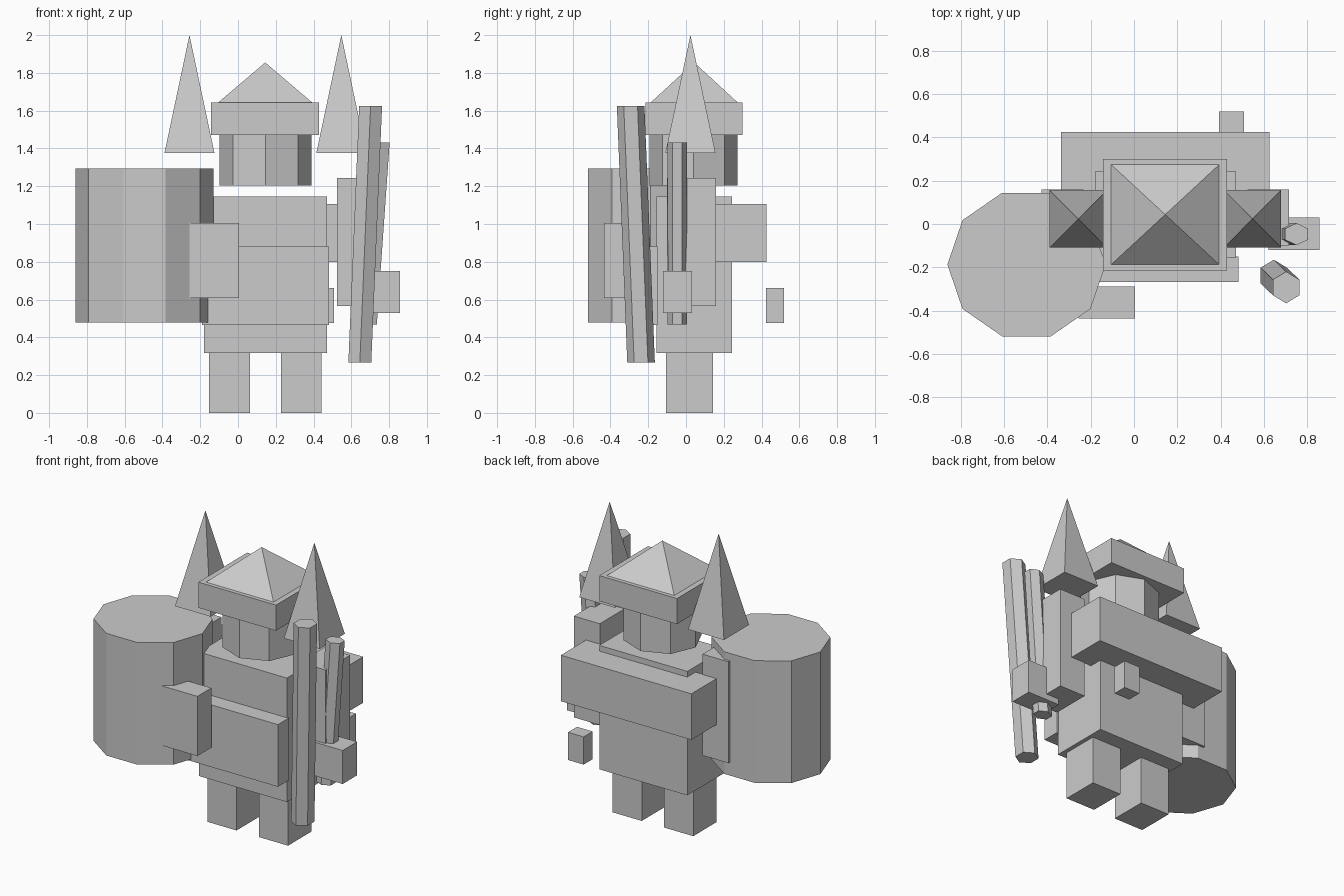
import bpy
import math

if "Cube" in bpy.data.objects:
    bpy.data.objects.remove(bpy.data.objects["Cube"])

grey = bpy.data.materials.new("plain_grey")
grey.diffuse_color = (0.6, 0.6, 0.6, 1.0)
grey.use_nodes = True
grey.node_tree.nodes["Principled BSDF"].inputs["Base Color"].default_value = grey.diffuse_color


def add_mesh(name, verts, faces):
    mesh = bpy.data.meshes.new(name)
    mesh.from_pydata(verts, [], faces)
    mesh.materials.append(grey)
    obj = bpy.data.objects.new(name, mesh)
    bpy.context.collection.objects.link(obj)
    return obj


def ring(n, center, rx, ry, start):
    angles = [math.radians(start) + 2 * math.pi * i / n for i in range(n)]
    cx, cy, cz = center
    return [(cx + rx * math.cos(a), cy + ry * math.sin(a), cz) for a in angles]


def prism(name, n, bottom, top, rx, ry, start=0):
    """Straight or leaning n-sided prism with level ends."""
    verts = ring(n, bottom, rx, ry, start) + ring(n, top, rx, ry, start)
    faces = [(i, (i + 1) % n, n + (i + 1) % n, n + i) for i in range(n)]
    faces += [tuple(reversed(range(n))), tuple(range(n, 2 * n))]
    return add_mesh(name, verts, faces)


def box(name, x, y, z):
    cx, cy = sum(x) / 2, sum(y) / 2
    s = math.sqrt(0.5)
    return prism(name, 4, (cx, cy, z[0]), (cx, cy, z[1]),
                 (x[1] - x[0]) * s, (y[1] - y[0]) * s, 45)


def pyramid(name, x, y, z):
    cx, cy = sum(x) / 2, sum(y) / 2
    s = math.sqrt(0.5)
    verts = ring(4, (cx, cy, z[0]), (x[1] - x[0]) * s, (y[1] - y[0]) * s, 45)
    verts.append((cx, cy, z[1]))
    faces = [(i, (i + 1) % 4, 4) for i in range(4)] + [(3, 2, 1, 0)]
    return add_mesh(name, verts, faces)


MID = 0.145  # x of the body's own centre line

# Legs, arms and shoulder spikes, one on each side of the body
for side, s in (("left", -1), ("right", 1)):
    def span(cx, half):
        return (MID + s * cx - half, MID + s * cx + half)
    box(side + "_leg", span(0.19, 0.108), (-0.105, 0.142), (0, 0.318))
    box(side + "_arm", span(0.475, 0.096), (-0.10, 0.16), (0.567, 1.243))
    pyramid(side + "_shoulder_spike", span(0.402, 0.132), (-0.109, 0.156), (1.377, 2.0))

# Body
box("torso", (-0.18, 0.47), (-0.156, 0.243), (0.318, 1.145))
box("belly_plate", (-0.19, 0.482), (-0.267, -0.15), (0.465, 0.88))
box("back_pack", (-0.337, 0.626), (0.155, 0.425), (0.80, 1.107))
box("hanging_pouch", (0.393, 0.508), (0.423, 0.518), (0.475, 0.66))

# Hands
box("left_hand", (-0.256, 0.005), (-0.435, -0.288), (0.607, 1.005))
box("right_hand", (0.62, 0.857), (-0.121, 0.031), (0.528, 0.752))

# Head and hat
prism("head", 8, (MID, 0.04, 1.205), (MID, 0.04, 1.472), 0.243, 0.232)
box("hat_brim", (-0.143, 0.43), (-0.214, 0.30), (1.472, 1.643))
pyramid("hat_top", (-0.105, 0.393), (-0.187, 0.274), (1.643, 1.855))

# Barrel held on the left side
prism("barrel", 10, (-0.496, -0.187, 0.478), (-0.496, -0.187, 1.293), 0.365, 0.348)

# Two leaning hexagonal staffs on the right side
prism("thick_staff", 6, (0.645, -0.238, 0.268), (0.702, -0.293, 1.624), 0.07, 0.073, 30)
prism("thin_staff", 6, (0.682, -0.047, 0.467), (0.75, -0.047, 1.432), 0.061, 0.051, 30)
